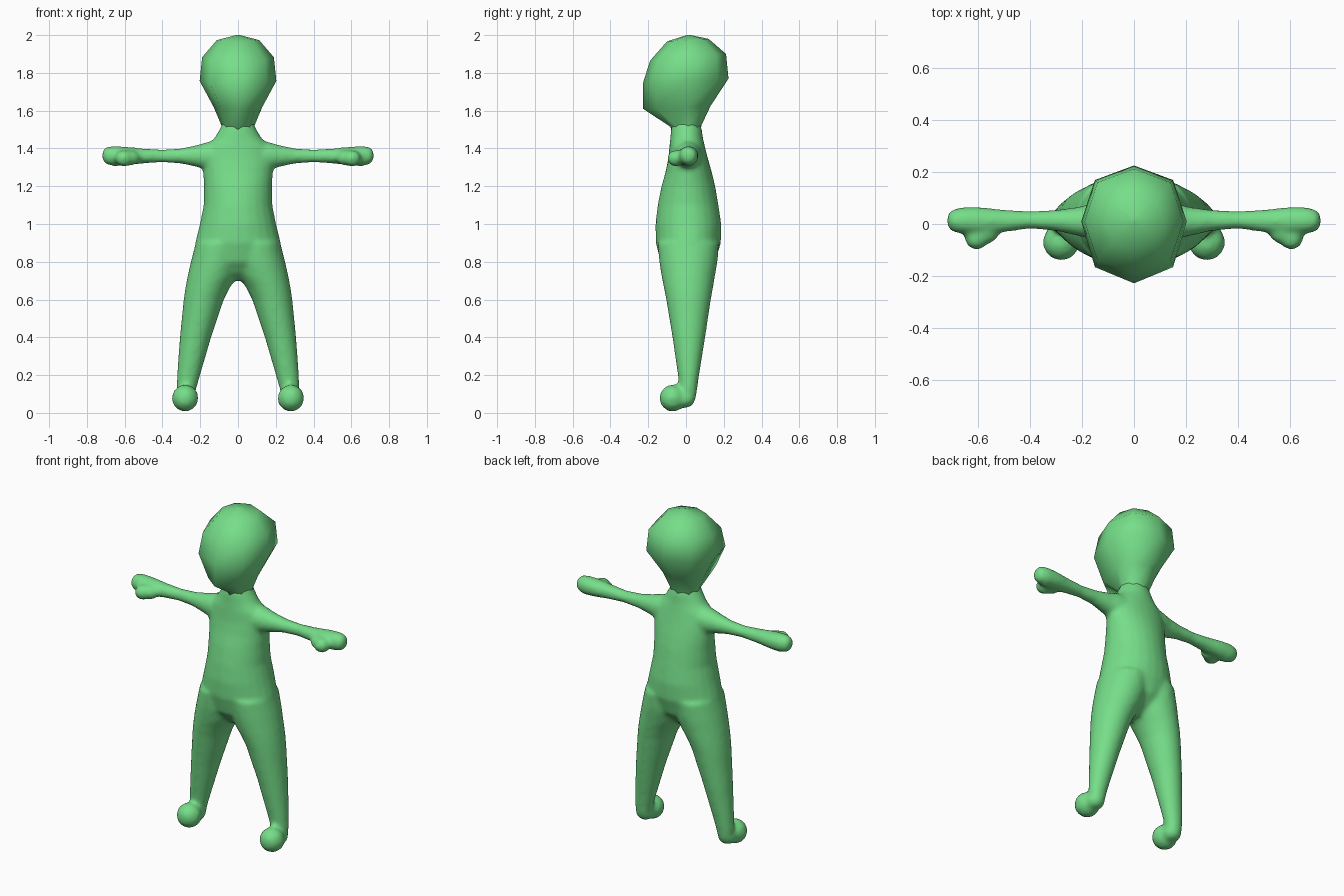
import bpy, bmesh, math
from mathutils import Matrix, Vector

if "Cube" in bpy.data.objects:
    bpy.data.objects.remove(bpy.data.objects["Cube"])

skin = bpy.data.materials.new("soft green")
skin.diffuse_color = (0.18, 0.73, 0.25, 1)
skin.use_nodes = True
skin.node_tree.nodes["Principled BSDF"].inputs["Base Color"].default_value = skin.diffuse_color


def loft(bm, rings):
    """Skin a list of point rings and close both ends."""
    loops = [[bm.verts.new(p) for p in ring] for ring in rings]
    n = len(loops[0])
    for a, b in zip(loops, loops[1:]):
        for i in range(n):
            j = (i + 1) % n
            bm.faces.new((a[i], a[j], b[j], b[i]))
    bm.faces.new(loops[0][::-1])
    bm.faces.new(loops[-1])


def flat_ring(z, x0, x1, y0, y1, n=24):
    """Horizontal ellipse filling the given bounds."""
    cx, cy, rx, ry = (x0 + x1) / 2, (y0 + y1) / 2, (x1 - x0) / 2, (y1 - y0) / 2
    return [(cx + rx * math.cos(t), cy + ry * math.sin(t), z)
            for t in (math.tau * i / n for i in range(n))]


def arm_ring(side, x, zc, rz, yc, ry, n=16):
    """Upright ellipse across an arm."""
    return [(side * x, yc + ry * math.cos(t), zc + rz * math.sin(t))
            for t in (math.tau * i / n for i in range(n))]


def ball(bm, centre, radii, level=3):
    m = Matrix.Translation(centre) @ Matrix.Diagonal((*radii, 1))
    bmesh.ops.create_icosphere(bm, subdivisions=level, radius=1, matrix=m)


def finish(bm, name):
    bmesh.ops.recalc_face_normals(bm, faces=bm.faces[:])
    mesh = bpy.data.meshes.new(name)
    bm.to_mesh(mesh)
    bm.free()
    mesh.materials.append(skin)
    mesh.shade_smooth()
    obj = bpy.data.objects.new(name, mesh)
    bpy.context.collection.objects.link(obj)
    return obj


# Torso: z, half width, front y, back y
torso = [(0.70, 0.06, -0.04, 0.05), (0.74, 0.13, -0.09, 0.10),
         (0.80, 0.20, -0.135, 0.155), (0.90, 0.227, -0.16, 0.185),
         (1.00, 0.202, -0.162, 0.187), (1.10, 0.182, -0.15, 0.172),
         (1.20, 0.18, -0.13, 0.155), (1.27, 0.185, -0.11, 0.138),
         (1.34, 0.19, -0.095, 0.118), (1.41, 0.17, -0.088, 0.10),
         (1.455, 0.125, -0.083, 0.09), (1.50, 0.098, -0.08, 0.084),
         (1.56, 0.07, -0.065, 0.065)]
# Leg: z, inner x, outer x, front y, back y
leg = [(0.045, 0.245, 0.31, -0.02, 0.03), (0.08, 0.23, 0.323, -0.035, 0.053),
       (0.13, 0.22, 0.325, -0.035, 0.06), (0.20, 0.20, 0.323, -0.043, 0.07),
       (0.40, 0.142, 0.308, -0.072, 0.102), (0.60, 0.075, 0.288, -0.105, 0.132),
       (0.66, 0.045, 0.279, -0.117, 0.143), (0.72, 0.005, 0.268, -0.129, 0.153),
       (0.80, -0.03, 0.25, -0.142, 0.167), (0.90, -0.04, 0.224, -0.15, 0.175)]
# Arm and palm: x, centre z, half height, centre y, half depth
arm = [(0.06, 1.36, 0.095, 0.01, 0.085), (0.16, 1.36, 0.075, 0.01, 0.07),
       (0.22, 1.36, 0.058, 0.01, 0.055), (0.30, 1.36, 0.041, 0.014, 0.041),
       (0.40, 1.36, 0.034, 0.015, 0.034), (0.50, 1.36, 0.040, 0.012, 0.044),
       (0.60, 1.36, 0.050, 0.012, 0.054), (0.66, 1.36, 0.054, 0.013, 0.052),
       (0.70, 1.362, 0.045, 0.013, 0.043), (0.718, 1.362, 0.024, 0.013, 0.024)]

bm = bmesh.new()
loft(bm, [flat_ring(z, -w, w, f, b) for z, w, f, b in torso])
for s in (-1, 1):
    loft(bm, [flat_ring(z, *sorted((s * i, s * o)), f, b) for z, i, o, f, b in leg])
    loft(bm, [arm_ring(s, *row) for row in arm])
    # Thumb
    ball(bm, (s * 0.575, -0.035, 1.35), (0.055, 0.042, 0.042))
    ball(bm, (s * 0.605, -0.055, 1.348), (0.046, 0.044, 0.044))
    # Toe ball and sole
    ball(bm, (s * 0.28, -0.07, 0.078), (0.073, 0.073, 0.074), 2)
    ball(bm, (s * 0.277, -0.01, 0.075), (0.055, 0.06, 0.05))
body = finish(bm, "body")

# Blend the limbs into one continuous skin
rem = body.modifiers.new("blend", 'REMESH')
rem.mode = 'VOXEL'
rem.voxel_size = 0.012
rem.use_smooth_shade = True
smo = body.modifiers.new("soften", 'SMOOTH')
smo.factor = 0.5
smo.iterations = 7
dg = bpy.context.evaluated_depsgraph_get()
skin_mesh = bpy.data.meshes.new_from_object(body.evaluated_get(dg))
body.modifiers.clear()
body.data = skin_mesh
skin_mesh.materials.clear()
skin_mesh.materials.append(skin)
skin_mesh.shade_smooth()

# Head: half width, front (y, z), back (y, z), diagonal fullness
head = [(0.08, (-0.07, 1.47), (0.07, 1.47), 0.71),
        (0.087, (-0.083, 1.515), (0.083, 1.525), 0.71),
        (0.128, (-0.227, 1.61), (0.13, 1.625), 0.71),
        (0.203, (-0.228, 1.745), (0.225, 1.77), 0.74),
        (0.19, (-0.19, 1.865), (0.212, 1.90), 0.74),
        (0.112, (-0.10, 1.967), (0.12, 1.98), 0.72),
        (0.01, (0.005, 2.0), (0.025, 2.0), 0.71)]


def head_ring(w, front, back, k):
    """Eight-sided ring, tilted from front to back."""
    pts = []
    cy = 0.01 if w > 0.02 else 0.015
    mid = (front[1] + back[1]) / 2
    for i in range(8):
        c, s = math.cos(i * math.pi / 4), math.sin(i * math.pi / 4)
        if i % 2:
            c, s = math.copysign(k, c), math.copysign(k, s)
        end = back if s > 0 else front
        t = abs(s)
        pts.append((w * c, cy + (end[0] - cy) * t, mid + (end[1] - mid) * t))
    return pts


bm = bmesh.new()
loft(bm, [head_ring(*row) for row in head])
finish(bm, "head")
